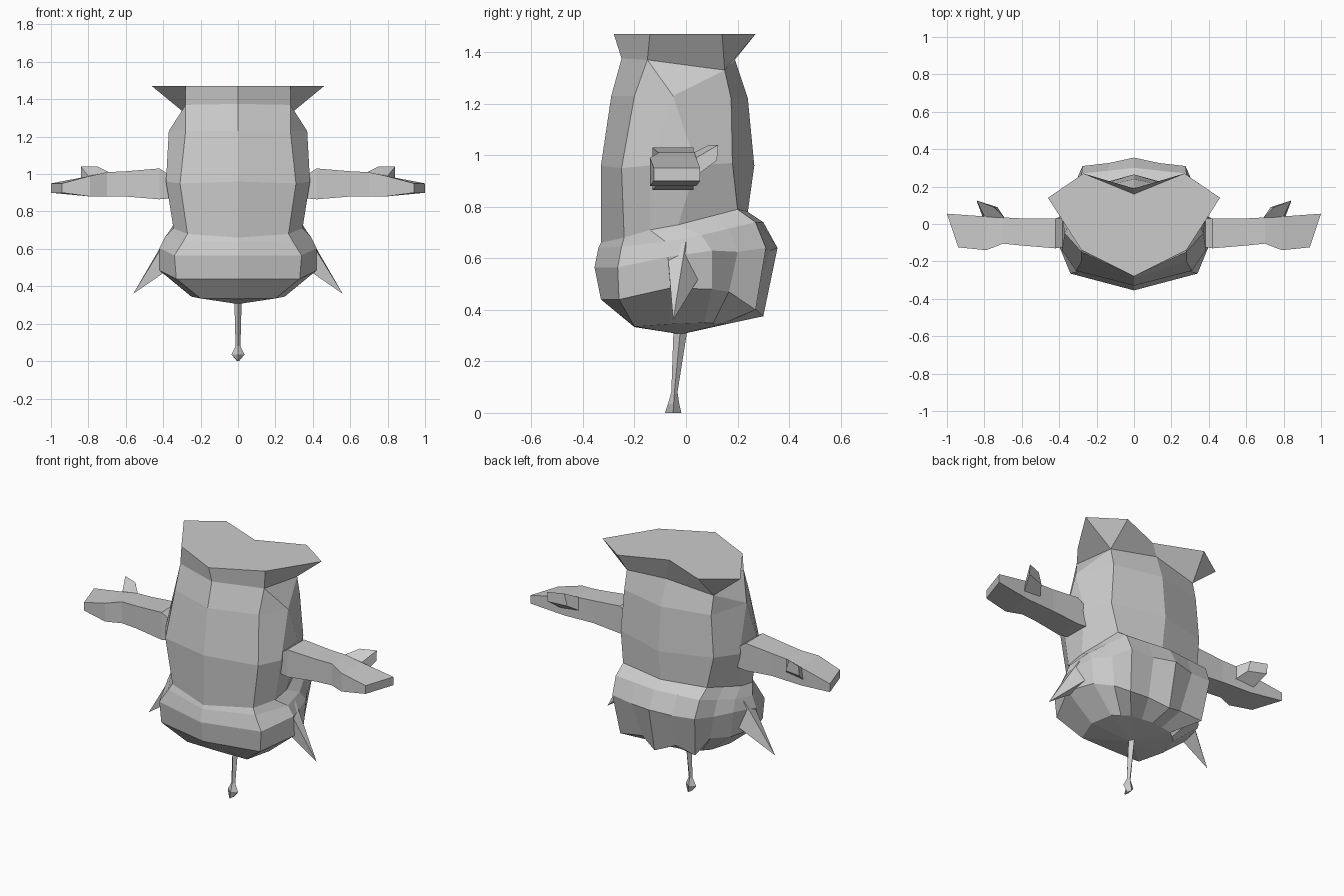
import bpy
import bmesh
from mathutils import Vector

default_cube = bpy.data.objects.get("Cube")
if default_cube:
    bpy.data.objects.remove(default_cube, do_unlink=True)

# One plain colour for the whole figure
grey = bpy.data.materials.new("plain_grey")
grey.use_nodes = True
colour = (.6, .6, .6, 1)
grey.diffuse_color = colour
grey.node_tree.nodes["Principled BSDF"].inputs["Base Color"].default_value = colour


def add_loft(bm, rings, side=1, closed=False, cap_first=False, cap_last=False):
    """Skin a series of equal point rows; side=-1 makes the mirrored copy."""
    rows = [[bm.verts.new((p[0] * side, p[1], p[2])) for p in ring] for ring in rings]
    count = len(rows[0])
    for upper, lower in zip(rows, rows[1:]):
        for i in range(count if closed else count - 1):
            j = (i + 1) % count
            bm.faces.new((upper[i], upper[j], lower[j], lower[i]))
    if cap_first:
        bm.faces.new(rows[0])
    if cap_last:
        bm.faces.new(rows[-1])


def finish(name, bm):
    """Weld, orient outwards and turn the bmesh into a flat shaded object."""
    bmesh.ops.remove_doubles(bm, verts=bm.verts[:], dist=.001)
    bmesh.ops.recalc_face_normals(bm, faces=bm.faces[:])
    mesh = bpy.data.meshes.new(name)
    bm.to_mesh(mesh)
    bm.free()
    mesh.materials.append(grey)
    obj = bpy.data.objects.new(name, mesh)
    bpy.context.collection.objects.link(obj)
    return obj


def symmetric_loft(name, rings, **options):
    bm = bmesh.new()
    for side in (1, -1):
        add_loft(bm, rings, side, **options)
    return finish(name, bm)


def half_ring(front, corner, side_front, side_back, back_corner, back):
    """Half outline from front centre to back centre; centres give y and z only."""
    return [Vector(p) for p in ((0, *front), corner, side_front, side_back,
                                back_corner, (0, *back))]


# Torso with its flared, flat topped and notched upper end
top = 1.47
neck_front, neck_back = (.28, -.15, 1.37), (.29, .15, 1.33)
flare_front, rib = (.28, -.14, top), (.37, -.05, 1.23)
waist = half_ring((-.33, .66), (.27, -.24, .68), (.345, -.14, .71),
                  (.345, -.03, .73), (.28, .2, .79), (.24, .78))
torso = [
    half_ring((-.28, top), flare_front, flare_front, (.46, .14, top),
              (.27, .27, top), (.16, top)),
    half_ring((-.25, 1.375), neck_front, neck_front, neck_back, neck_back, (.19, 1.37)),
    half_ring((-.29, 1.23), (.28, -.2, 1.23), rib, rib, (.29, .175, 1.22), (.24, 1.22)),
    half_ring((-.33, .96), (.31, -.25, .95), (.385, -.14, .96),
              (.385, .04, .96), (.31, .18, .97), (.265, .96)),
    waist,
]
symmetric_loft("torso", torso, cap_first=True)


# Head, with valleys between the points of hair at the back
def add_valleys(ring, pull, lift):
    middle = []
    for a, b in zip(ring[3:], ring[4:]):
        p = (a + b) / 2
        middle += [a, Vector((p.x * pull, p.y * pull, p.z + lift))]
    return ring[:3] + middle + ring[-1:]


pole = (0, -.02, .305)
head = [
    (waist, 1, 0),
    (half_ring((-.34, .64), (.29, -.25, .645), (.39, -.08, .665),
               (.37, .06, .69), (.28, .27, .74), (.3, .74)), 1, 0),
    (half_ring((-.355, .565), (.34, -.265, .565), (.42, -.07, .605),
               (.385, .1, .63), (.275, .31, .64), (.355, .64)), .98, -.01),
    (half_ring((-.33, .44), (.33, -.26, .44), (.42, -.06, .485),
               (.37, .1, .48), (.25, .27, .4), (.3, .375)), .9, .03),
    (half_ring((-.2, .333), (.2, -.2, .335), (.25, -.06, .345),
               (.22, .07, .35), (.14, .14, .345), (.16, .345)), 1, 0),
    ([Vector(pole) for _ in range(6)], 1, 0),
]
symmetric_loft("head", [add_valleys(*row) for row in head])

# Pointed ears: a four sided base drawn out to a tip
ear_base = [(.41, -.07, .605), (.38, 0, .67), (.36, .06, .54), (.4, -.06, .47)]
ear_tip = [(.56, -.05, .36)] * 4
symmetric_loft("ears", [ear_base, ear_tip], closed=True)


# Arms ending in flat slanted hands
def arm_ring(x, front, back, low, high, slant=0):
    return [(x, front, low), (x, front, high),
            (x + slant, back, high), (x + slant, back, low)]


arm = [
    arm_ring(.36, -.12, .03, .87, .99),
    arm_ring(.42, -.13, .03, .865, 1.03),
    arm_ring(.6, -.115, .03, .88, 1.015),
    arm_ring(.7, -.105, .035, .88, 1.01),
    arm_ring(.79, -.14, .04, .88, .99),
    arm_ring(.94, -.125, .055, .9, .95, .06),
]
symmetric_loft("arms", arm, closed=True, cap_first=True, cap_last=True)

# Thumbs rising from the back edge of the hands
thumb = [
    [(.69, .03, .93), (.69, .03, 1.01), (.8, .04, .99), (.81, .04, .92)],
    [(.73, .09, .97), (.75, .09, 1.04), (.84, .125, 1.04), (.84, .12, .98)],
]
symmetric_loft("thumbs", thumb, closed=True, cap_first=True, cap_last=True)


# Thin tail stem with a flared wedge at its end
def diamond(z, y, half_width, half_depth):
    return [(half_width, y, z), (0, y + half_depth, z),
            (-half_width, y, z), (0, y - half_depth, z)]


tail = [
    diamond(.34, -.02, .02, .028),
    diamond(.08, -.045, .013, .012),
    diamond(.035, -.048, .035, .022),
    diamond(0, -.05, .006, .032),
]
bm = bmesh.new()
add_loft(bm, tail, closed=True, cap_first=True, cap_last=True)
finish("tail", bm)
